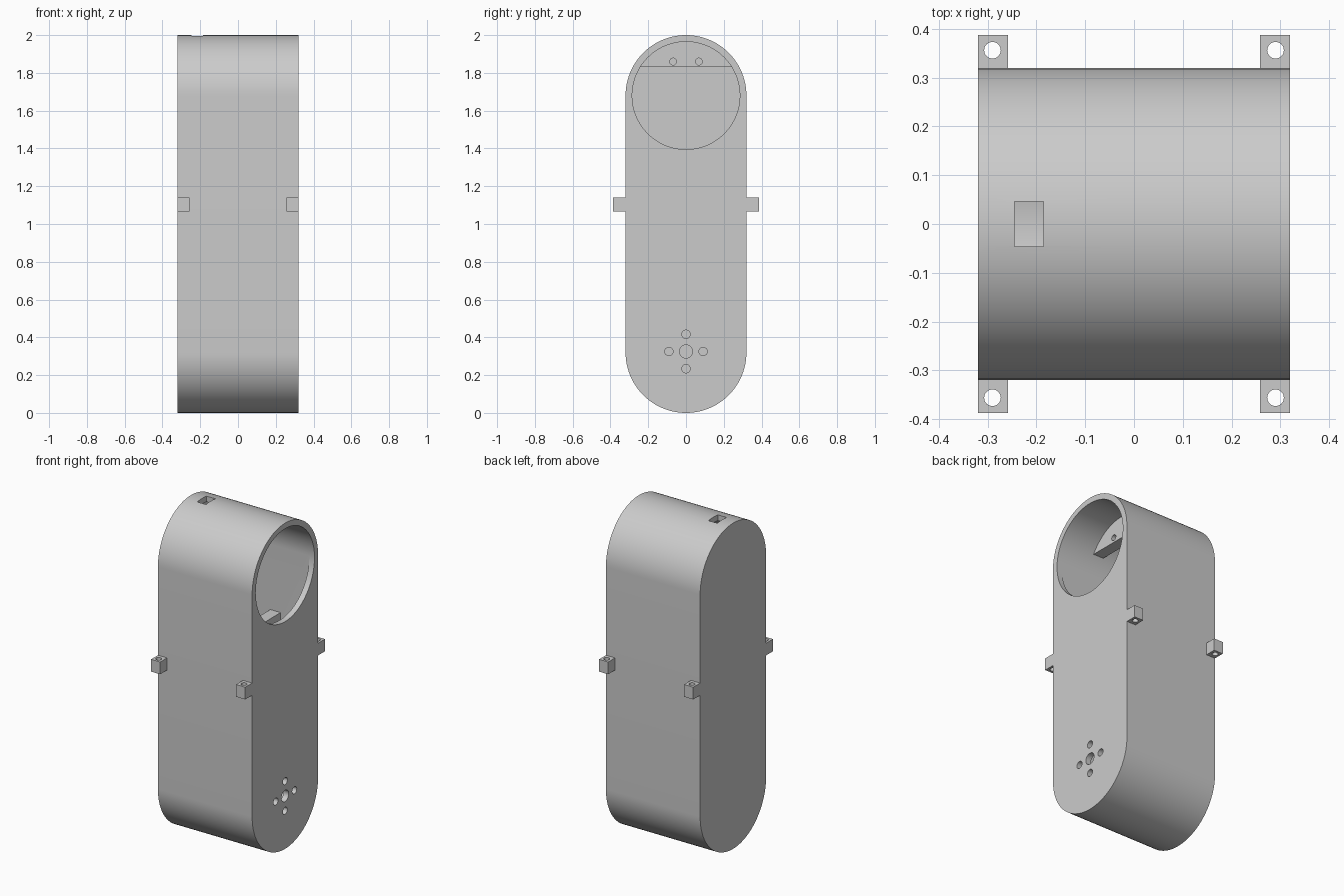
import bpy, bmesh
from math import sin, cos, pi, asin, radians
from mathutils import Vector

if "Cube" in bpy.data.objects:
    bpy.data.objects.remove(bpy.data.objects["Cube"], do_unlink=True)

grey = bpy.data.materials.new("plain grey")
grey.use_nodes = True
COLOUR = (0.6, 0.6, 0.6, 1)
grey.diffuse_color = COLOUR
grey.node_tree.nodes["Principled BSDF"].inputs["Base Color"].default_value = COLOUR

R, WALL = 0.32, 0.035          # outer end radius and wall thickness
LOW, HIGH = R, 2 - R           # heights of the two end centres
INNER = R - WALL


def arc(cu, cv, r, start, end, steps):
    return [(cu + r * cos(start + (end - start) * i / steps),
             cv + r * sin(start + (end - start) * i / steps)) for i in range(steps + 1)]


def circle(cu, cv, r, steps=32):
    return arc(cu, cv, r, 0, 2 * pi, steps)[:-1]


def rect(u0, u1, v0, v1):
    return [(u0, v0), (u1, v0), (u1, v1), (u0, v1)]


def capsule(r):
    return arc(0, HIGH, r, 0, pi, 48) + arc(0, LOW, r, pi, 2 * pi, 48)


def prism(name, profile, a, b, axis="X"):
    """Extrude a profile (yz along X, or xy along Z) from a to b."""
    bm = bmesh.new()
    place = (lambda u, v: (a, u, v)) if axis == "X" else (lambda u, v: (u, v, a))
    face = bm.faces.new([bm.verts.new(place(u, v)) for u, v in profile])
    moved = bmesh.ops.extrude_face_region(bm, geom=[face])["geom"]
    shift = Vector((b - a, 0, 0)) if axis == "X" else Vector((0, 0, b - a))
    bmesh.ops.translate(bm, vec=shift, verts=[g for g in moved if isinstance(g, bmesh.types.BMVert)])
    bmesh.ops.recalc_face_normals(bm, faces=bm.faces)
    mesh = bpy.data.meshes.new(name)
    bm.to_mesh(mesh)
    bm.free()
    mesh.materials.append(grey)
    obj = bpy.data.objects.new(name, mesh)
    bpy.context.collection.objects.link(obj)
    return obj


def activate(obj):
    bpy.ops.object.select_all(action="DESELECT")
    obj.select_set(True)
    bpy.context.view_layer.objects.active = obj


def cut(obj, cutters):
    activate(obj)
    for cutter in cutters:
        mod = obj.modifiers.new("cut", "BOOLEAN")
        mod.operation, mod.solver, mod.object = "DIFFERENCE", "EXACT", cutter
        bpy.ops.object.modifier_apply(modifier=mod.name)
        bpy.data.objects.remove(cutter, do_unlink=True)


def smooth(obj):
    activate(obj)
    bpy.ops.object.shade_smooth_by_angle(angle=radians(30))


# Hollow housing with a round window, a hole pattern and a slot on top
housing = prism("housing", capsule(R), -R, R)
cutters = [prism("cavity", capsule(INNER), -R + WALL, R - WALL),
           prism("window", circle(0, HIGH, INNER, 96), R - WALL - 0.01, R + 0.1),
           prism("top_slot", rect(-0.245, -0.185, -0.046, 0.046), 1.9, 2.1, "Z")]
HUB, SPREAD = 0.325, 0.091
for y, z, r in [(0, HUB, 0.035), (SPREAD, HUB, 0.022), (-SPREAD, HUB, 0.022),
                (0, HUB + SPREAD, 0.022), (0, HUB - SPREAD, 0.022)]:
    cutters.append(prism("panel_hole", circle(y, z, r), 0.2, 0.4))
cut(housing, cutters)
smooth(housing)

# Mounting plate under the rounded ceiling, with two screw holes
BACK, FRONT = 0.02, 0.09
r = INNER + 0.005
tilt = asin((1.83 - HIGH) / r)
plate = prism("upper_mount", arc(0, HIGH, r, tilt, pi - tilt, 40), BACK, FRONT)
cut(plate, [prism("screw_hole", circle(s * 0.068, 1.86, 0.018), 0, 0.2) for s in (-1, 1)])
smooth(plate)

# Cross bar below the window
prism("lower_mount", rect(-r, r, 1.16, 1.28), BACK, FRONT)

# Four drilled lugs on the front and back
for sx, side in ((1, "left"), (-1, "right")):
    for sy, end in ((-1, "front"), (1, "back")):
        us, vs = sorted((sx * 0.258, sx * R)), sorted((sy * (R - 0.005), sy * 0.387))
        lug = prism(f"{end}_{side}_lug", rect(*us, *vs), 1.065, 1.14, "Z")
        cut(lug, [prism("lug_hole", circle(sx * 0.29, sy * 0.356, 0.017), 1, 1.2, "Z")])
        smooth(lug)
